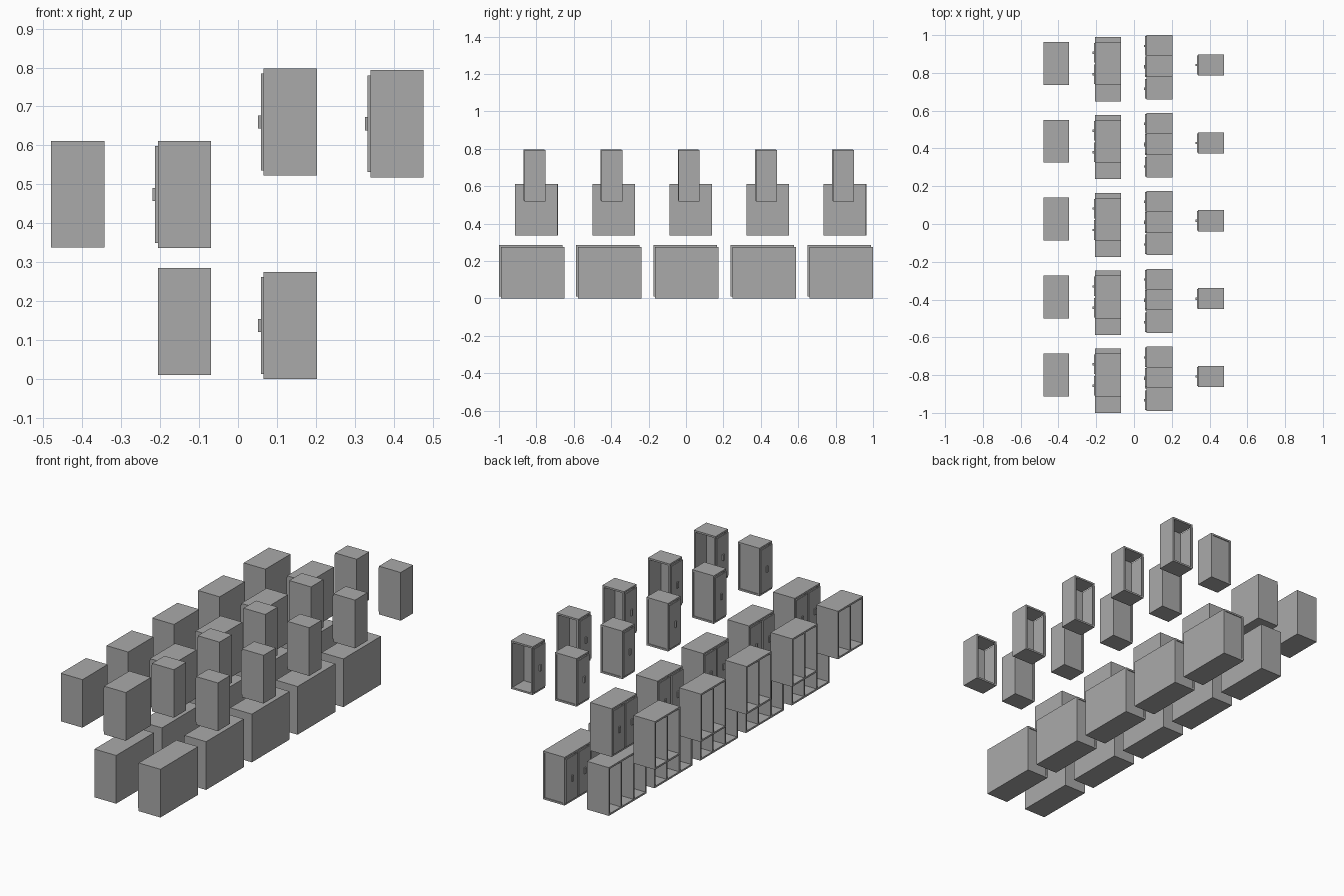
import bpy, bmesh
from mathutils import Vector

if "Cube" in bpy.data.objects:
    bpy.data.objects.remove(bpy.data.objects["Cube"])

T = 0.01          # panel thickness
DEPTH = 0.137     # carcass depth
PITCH = 0.4123    # spacing of the repeated sets

grey = bpy.data.materials.new("mid_grey")
grey.diffuse_color = (0.4, 0.4, 0.4, 1)
grey.use_nodes = True
grey.node_tree.nodes["Principled BSDF"].inputs["Base Color"].default_value = grey.diffuse_color


def add_box(bm, x0, x1, y0, y1, z0, z1):
    cube = bmesh.ops.create_cube(bm, size=1)
    size = Vector((x1 - x0, y1 - y0, z1 - z0))
    mid = Vector((x0 + x1, y0 + y1, z0 + z1)) / 2
    for v in cube["verts"]:
        v.co = Vector(a * b for a, b in zip(v.co, size)) + mid


def repeat(bm, name):
    """One shared mesh, placed five times along y."""
    mesh = bpy.data.meshes.new(name)
    bm.to_mesh(mesh)
    bm.free()
    mesh.materials.append(grey)
    for k in range(-2, 3):
        ob = bpy.data.objects.new(name, mesh)
        ob.location.y = k * PITCH
        bpy.context.collection.objects.link(ob)


def cabinet(name, x0, yc, width, z0, height, bays, doors, end="solid"):
    x1, y0, y1, z1 = x0 + DEPTH, yc - width / 2, yc + width / 2, z0 + height
    bay = width / bays

    # carcass: top, bottom, back, sides and dividers, open towards -x
    bm = bmesh.new()
    add_box(bm, x0, x1, y0, y1, z0, z0 + T)
    add_box(bm, x0, x1, y0, y1, z1 - T, z1)
    add_box(bm, x1 - T, x1, y0, y1, z0 + T, z1 - T)
    add_box(bm, x0, x1 - T, y0, y0 + T, z0 + T, z1 - T)
    for i in range(1, bays):
        y = y0 + i * bay
        add_box(bm, x0, x1 - T, y - T / 2, y + T / 2, z0 + T, z1 - T)
    if end == "solid":
        add_box(bm, x0, x1 - T, y1 - T, y1, z0 + T, z1 - T)
    else:
        # +y end: front stile, with a set-back panel or left open
        add_box(bm, x0, x0 + T, y1 - T, y1, z0 + T, z1 - T)
        if end == "recessed":
            add_box(bm, x0 + T, x1 - T, y1 - T, y1 - 0.005, z0 + T, z1 - T)
    repeat(bm, name + "_carcass")

    if not doors:
        return
    # doors and their central handles
    bm_door, bm_handle = bmesh.new(), bmesh.new()
    zc = (z0 + z1) / 2
    for i in range(bays):
        y = y0 + (i + 0.5) * bay
        add_box(bm_door, x0 - 0.007, x0, y - bay / 2 + 0.005, y + bay / 2 - 0.005,
                z0 + 0.013, z1 - 0.013)
        add_box(bm_handle, x0 - 0.014, x0 - 0.007, y - 0.006, y + 0.006,
                zc - 0.017, zc + 0.017)
    repeat(bm_door, name + "_doors")
    repeat(bm_handle, name + "_handles")


# name, front x, centre y, width, base z, height, bays, doors, +y end
cabinet("open_double_wall_unit", -0.48, 0.026, 0.227, 0.337, 0.274, 2, False)
cabinet("double_wall_unit", -0.206, 0.025, 0.227, 0.336, 0.275, 2, True)
cabinet("open_triple_base_unit", -0.206, -0.005, 0.34, 0.01, 0.275, 3, False)
cabinet("triple_base_unit", 0.066, 0.005, 0.34, 0.0, 0.275, 3, True, "recessed")
cabinet("single_wall_unit", 0.066, 0.012, 0.112, 0.523, 0.274, 1, True, "recessed")
cabinet("end_wall_unit", 0.34, 0.017, 0.112, 0.518, 0.275, 1, True, "open")
